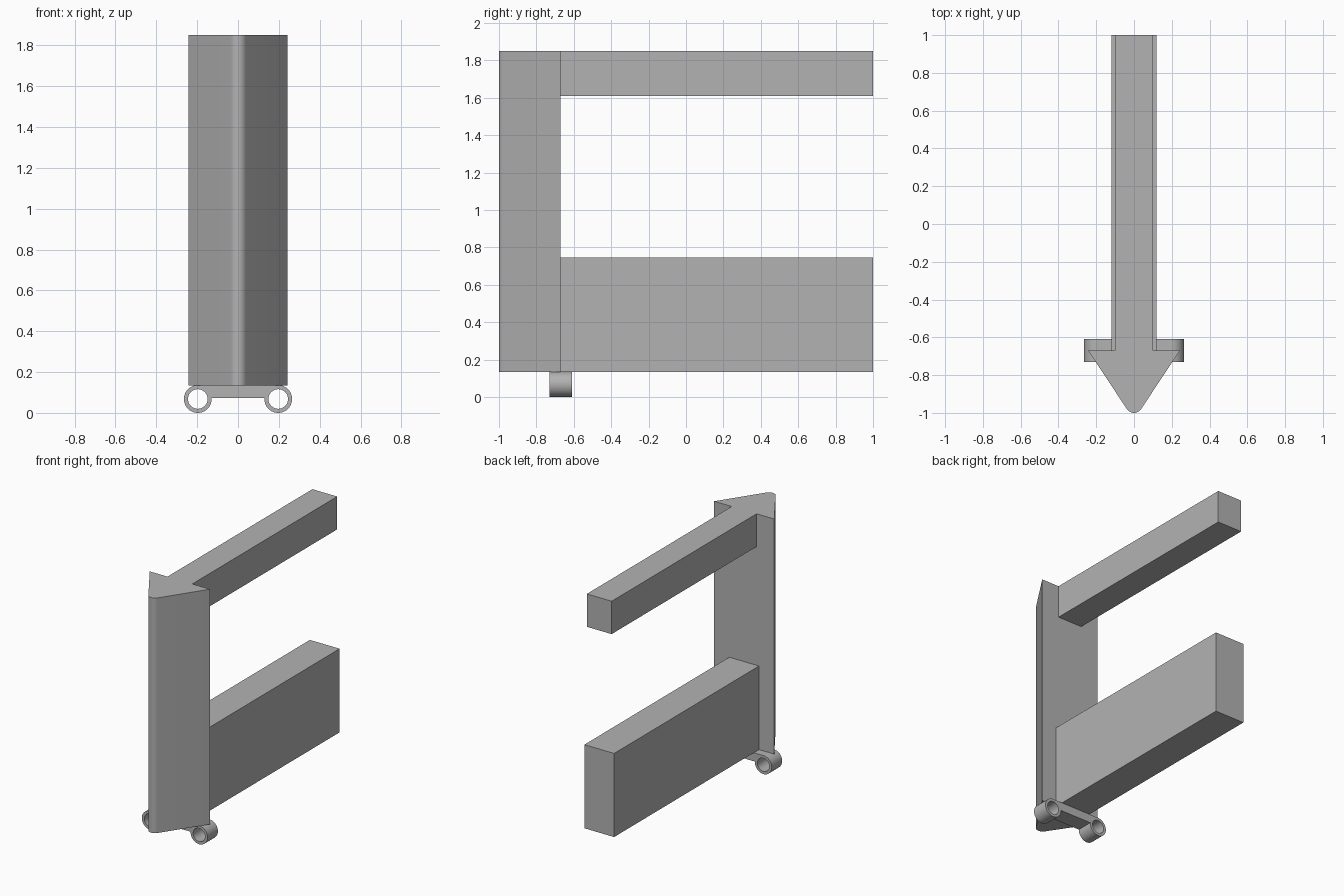
import bpy, bmesh, math

cube = bpy.data.objects.get("Cube")
if cube:
    bpy.data.objects.remove(cube, do_unlink=True)

grey = bpy.data.materials.new("plain grey")
grey.use_nodes = True
colour = (0.45, 0.45, 0.45, 1)
grey.diffuse_color = colour
grey.node_tree.nodes["Principled BSDF"].inputs["Base Color"].default_value = colour


def finish(name, bm):
    bmesh.ops.recalc_face_normals(bm, faces=bm.faces)
    mesh = bpy.data.meshes.new(name)
    bm.to_mesh(mesh)
    bm.free()
    mesh.materials.append(grey)
    obj = bpy.data.objects.new(name, mesh)
    bpy.context.collection.objects.link(obj)
    return obj


def smooth(obj):
    bpy.ops.object.select_all(action="DESELECT")
    obj.select_set(True)
    bpy.context.view_layer.objects.active = obj
    bpy.ops.object.shade_smooth_by_angle(angle=math.radians(35))


def box(name, x, y, z):
    bm = bmesh.new()
    bmesh.ops.create_cube(bm, size=1)
    for v in bm.verts:
        for i, (low, high) in enumerate((x, y, z)):
            v.co[i] = low if v.co[i] < 0 else high
    return finish(name, bm)


# Upright wedge with a rounded nose
BOTTOM, TOP, BACK = 0.135, 1.85, -0.67
nose_radius, half_width = 0.045, 0.243
nose_y = -1 + nose_radius
span = math.radians(56)
outline = [(-half_width, BACK)]
for i in range(13):
    a = -span + 2 * span * i / 12
    outline.append((nose_radius * math.sin(a), nose_y - nose_radius * math.cos(a)))
outline.append((half_width, BACK))
bm = bmesh.new()
face = bm.faces.new([bm.verts.new((x, y, BOTTOM)) for x, y in outline])
extruded = bmesh.ops.extrude_face_region(bm, geom=[face])["geom"]
bmesh.ops.translate(bm, vec=(0, 0, TOP - BOTTOM),
                    verts=[g for g in extruded if isinstance(g, bmesh.types.BMVert)])
smooth(finish("wedge_post", bm))

# Two beams reaching backwards
box("upper_beam", (-0.1, 0.1), (BACK, 1), (1.61, TOP))
box("lower_beam", (-0.12, 0.12), (BACK, 1), (BOTTOM, 0.745))


# Open rings under the post
def ring(name, x, outer=0.068, inner=0.048, front=-0.73, back=-0.61, sides=40):
    bm = bmesh.new()
    section = ((outer, front), (outer, back), (inner, back), (inner, front))
    loops = []
    for i in range(sides):
        a = math.tau * i / sides
        loops.append([bm.verts.new((x + r * math.cos(a), y, outer + r * math.sin(a)))
                      for r, y in section])
    for i, here in enumerate(loops):
        there = loops[(i + 1) % sides]
        for j in range(4):
            k = (j + 1) % 4
            bm.faces.new((here[j], here[k], there[k], there[j]))
    smooth(finish(name, bm))


ring("left_ring", 0.197)
ring("right_ring", -0.197)

# Flat bar joining the rings
box("ring_bar", (-0.14, 0.14), (-0.73, -0.61), (0.073, BOTTOM))

# Fillets from the bar to the tops of the rings
for side, label in ((1, "left"), (-1, "right")):
    bm = bmesh.new()
    profile = [(0.14, 0.073), (0.14, BOTTOM), (0.197, BOTTOM)]
    for i in range(7):
        a = math.radians(90 + 80 * i / 6)
        profile.append((0.197 + 0.06 * math.cos(a), 0.068 + 0.06 * math.sin(a)))
    face = bm.faces.new([bm.verts.new((side * x, -0.73, z)) for x, z in profile])
    extruded = bmesh.ops.extrude_face_region(bm, geom=[face])["geom"]
    bmesh.ops.translate(bm, vec=(0, 0.12, 0),
                        verts=[g for g in extruded if isinstance(g, bmesh.types.BMVert)])
    finish(label + "_bar_fillet", bm)
